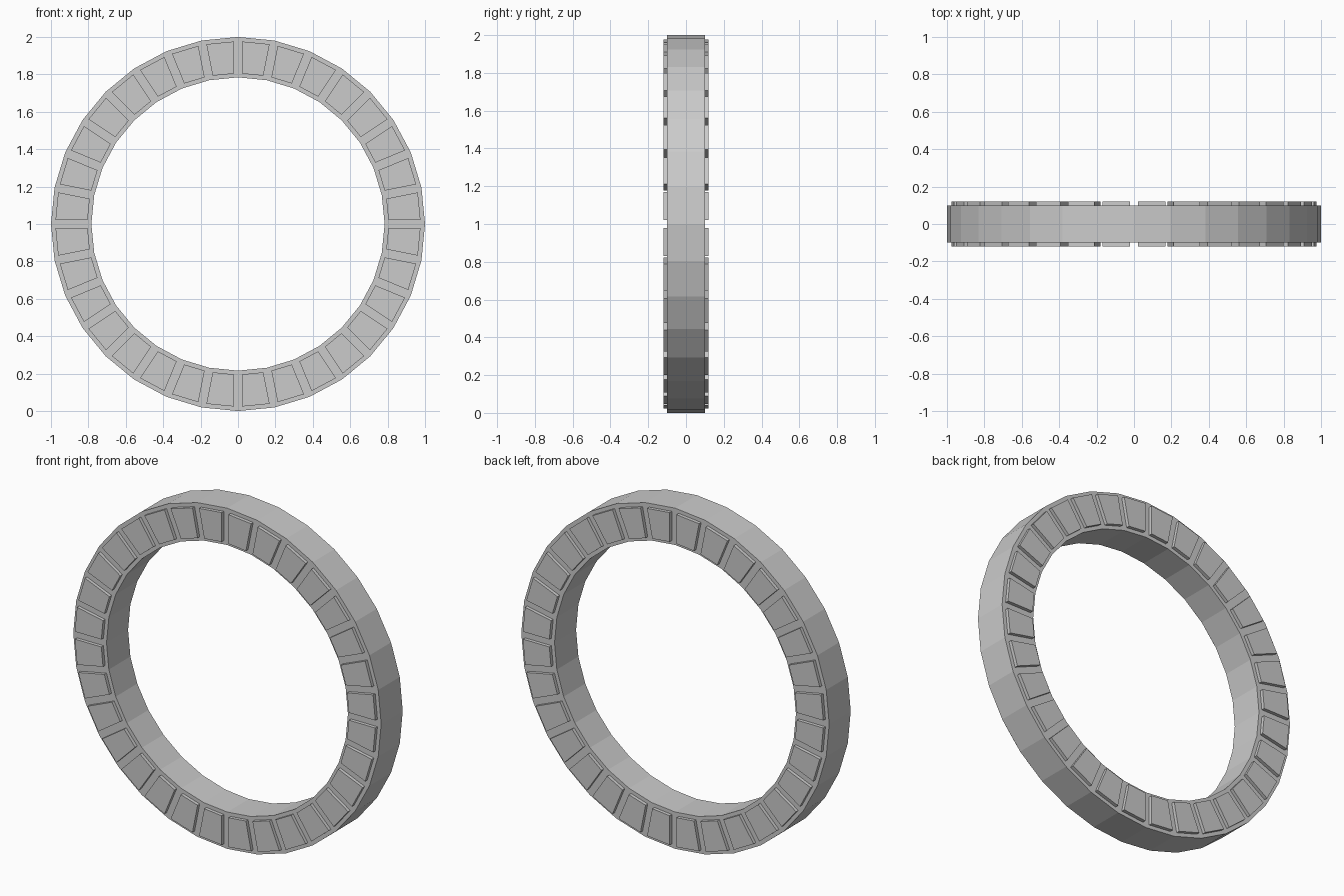
import bpy, bmesh
from math import sin, cos, tau

if "Cube" in bpy.data.objects:
    bpy.data.objects.remove(bpy.data.objects["Cube"])

SIDES = 32
R_OUT, R_IN = 1.0, 0.784
HALF_DEPTH = 0.10
INSET, RAISE = 0.022, 0.02

bm = bmesh.new()

# Square-section ring standing upright around the y axis
profile = [(R_OUT, -HALF_DEPTH), (R_OUT, HALF_DEPTH),
           (R_IN, HALF_DEPTH), (R_IN, -HALF_DEPTH)]
rings = []
for i in range(SIDES):
    a = tau * i / SIDES
    rings.append([bm.verts.new((r * sin(a), y, 1 + r * cos(a))) for r, y in profile])
for i in range(SIDES):
    p, q = rings[i], rings[(i + 1) % SIDES]
    for j in range(4):
        k = (j + 1) % 4
        bm.faces.new((p[j], p[k], q[k], q[j]))
bmesh.ops.recalc_face_normals(bm, faces=bm.faces)

# Raised panels: inset every front and back face, then push each one outwards
caps = [f for f in bm.faces if abs(f.normal.y) > 0.9]
bmesh.ops.inset_individual(bm, faces=caps, thickness=INSET, use_even_offset=True)
panels = bmesh.ops.extrude_discrete_faces(bm, faces=caps)["faces"]
for f in panels:
    step = RAISE if f.calc_center_median().y > 0 else -RAISE
    for v in f.verts:
        v.co.y += step
bmesh.ops.recalc_face_normals(bm, faces=bm.faces)

mesh = bpy.data.meshes.new("panelled_ring")
bm.to_mesh(mesh)
bm.free()
bpy.context.collection.objects.link(bpy.data.objects.new("panelled_ring", mesh))
